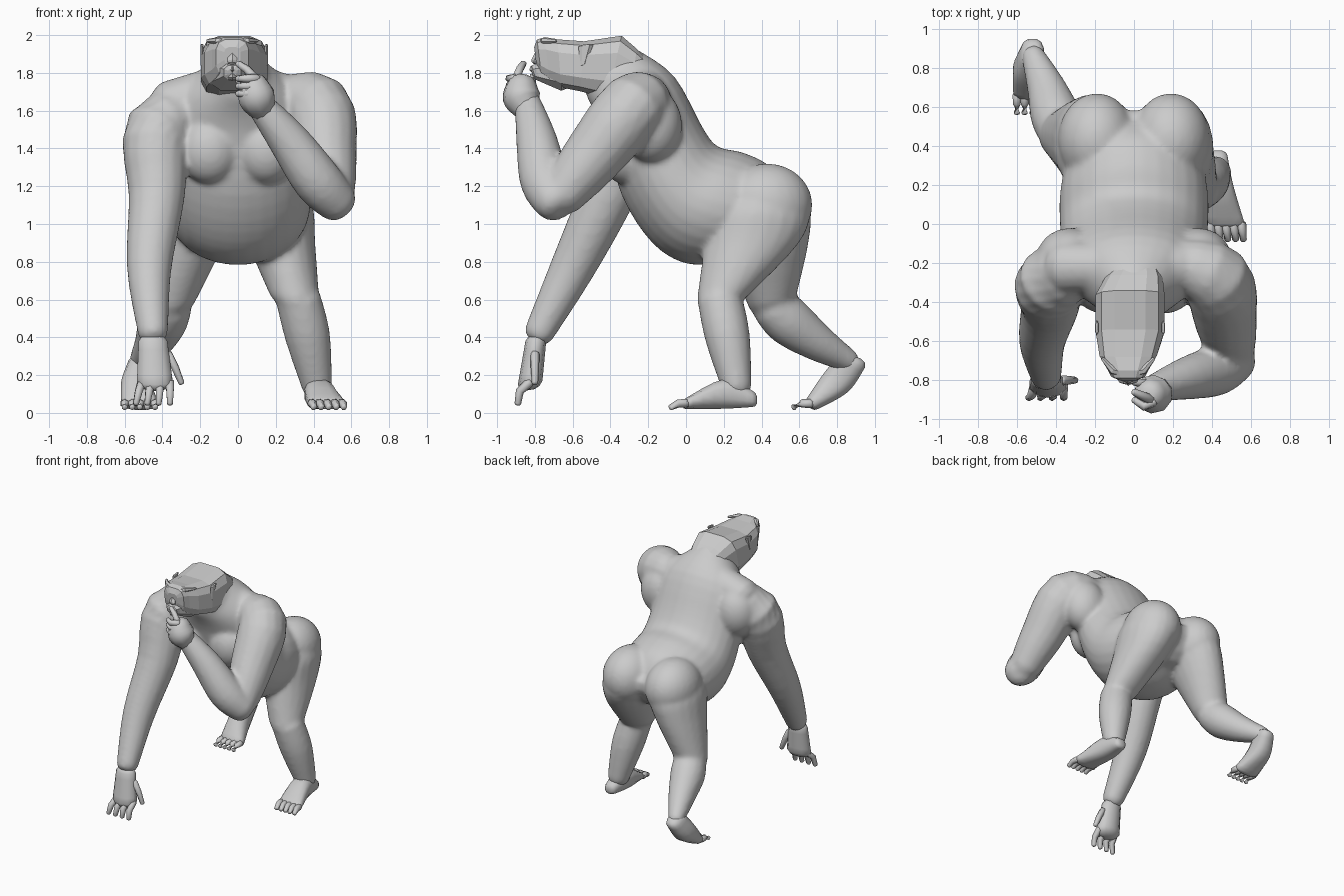
import bpy, bmesh
from math import sin, cos, tau, copysign
from mathutils import Vector, Matrix

old_cube = bpy.data.objects.get("Cube")
if old_cube:
    bpy.data.objects.remove(old_cube)

colour = (.6, .6, .6, 1)
grey = bpy.data.materials.new("warm_grey")
grey.use_nodes = True
grey.diffuse_color = colour
grey.node_tree.nodes["Principled BSDF"].inputs["Base Color"].default_value = colour


def spline(points, steps):
    """Smooth curve through tuples of any length."""
    last = len(points) - 1
    curve = []
    for index in range(last):
        before, start, end, after = (points[min(max(index + offset, 0), last)] for offset in (-1, 0, 1, 2))
        for step in range(steps):
            t = step / steps
            curve.append([
                q + t / 2 * (r - p + t * (2 * p - 5 * q + 4 * r - s + t * (3 * q - 3 * r + s - p)))
                for p, q, r, s in zip(before, start, end, after)])
    return curve + [list(points[last])]


def dome(end, inner):
    """Two shrinking rings that round off an open end."""
    centre, u, v = end
    outward = (centre - inner[0]).normalized() * min(u.length, v.length)
    return [(centre + outward * reach, u * size, v * size) for reach, size in ((.6, .4), (.4, .8))]


def skin(mesh, rings, sides, power=1):
    """Bridge elliptical rings, each a centre and two half axes."""
    rings = dome(rings[0], rings[1]) + rings + dome(rings[-1], rings[-2])[::-1]

    def square_off(value):
        return copysign(abs(value) ** power, value)

    angles = [tau * (side + .5) / sides for side in range(sides)]
    loops = [[mesh.verts.new(centre + u * square_off(cos(angle)) + v * square_off(sin(angle)))
              for angle in angles] for centre, u, v in rings]
    faces = [mesh.faces.new(loops[0]), mesh.faces.new(loops[-1])]
    for lower, upper in zip(loops, loops[1:]):
        for side in range(sides):
            after = (side + 1) % sides
            faces.append(mesh.faces.new((lower[side], lower[after], upper[after], upper[side])))
    bmesh.ops.recalc_face_normals(mesh, faces=faces)


def section(mesh, stations, sides=20, steps=4, power=1):
    """Stations: x, half width, back y, back z, front y, front z."""
    rings = []
    for x, half_width, back_y, back_z, front_y, front_z in spline(stations, steps):
        back, front = Vector((x, back_y, back_z)), Vector((x, front_y, front_z))
        rings.append(((back + front) / 2, Vector((half_width, 0, 0)), (back - front) / 2))
    skin(mesh, rings, sides, power)


def tube(mesh, stations, sides=16, steps=4):
    """Stations: x, y, z, radius."""
    path = spline(stations, steps)
    centres = [Vector(point[:3]) for point in path]
    rings = []
    for index, centre in enumerate(centres):
        along = centres[min(index + 1, len(path) - 1)] - centres[max(index - 1, 0)]
        u = along.cross(Vector((0, 1, .3))).normalized()
        v = along.cross(u).normalized()
        radius = path[index][-1]
        rings.append((centre, u * radius, v * radius))
    skin(mesh, rings, sides)


def digits(mesh, root, tip, root_gap, tip_gap, count, radius=.025, bend=(0, 0, .01)):
    """A row of tapered fingers or toes."""
    for index in range(count):
        base = Vector(root) + Vector(root_gap) * index
        end = Vector(tip) + Vector(tip_gap) * index
        middle = (base + end) / 2 + Vector(bend)
        tube(mesh, [(*base, radius), (*middle, radius * .9), (*end, radius * .7)], sides=6, steps=1)


def ball(mesh, centre, size):
    placement = Matrix.LocRotScale(Vector(centre), None, Vector(size))
    bmesh.ops.create_uvsphere(mesh, u_segments=24, v_segments=16, radius=1, matrix=placement)


def finish(mesh, name, smooth=True):
    data = bpy.data.meshes.new(name)
    mesh.to_mesh(data)
    mesh.free()
    data.materials.append(grey)
    data.polygons.foreach_set("use_smooth", [smooth] * len(data.polygons))
    part = bpy.data.objects.new(name, data)
    bpy.context.collection.objects.link(part)
    return part


# Torso from neck to rump
body = bmesh.new()
section(body, [(0, .17, -.25, 1.92, -.52, 1.66), (0, .34, -.06, 1.78, -.44, 1.5),
               (0, .37, .09, 1.51, -.34, 1.15), (0, .38, .17, 1.41, -.18, .9),
               (0, .38, .3, 1.38, 0, .79), (0, .34, .44, 1.31, .2, .8),
               (0, .24, .53, 1.18, .36, .88)], sides=28)

# Chest, shoulder blades, shoulder slope and buttocks on both sides
for side in (-1, 1):
    ball(body, (side * .15, -.32, 1.39), (.16, .14, .18))
    ball(body, (side * .33, -.18, 1.52), (.17, .16, .2))
    ball(body, (side * .19, .43, 1.1), (.2, .24, .22))
    tube(body, [(side * .1, -.22, 1.72, .12), (side * .36, -.22, 1.62, .14)])

# Lowered arm, then raised upper arm and forearm
tube(body, [(-.2, -.2, 1.58, .12), (-.42, -.29, 1.5, .18), (-.43, -.42, 1.15, .15),
            (-.47, -.6, .77, .12), (-.45, -.78, .42, .08)])
tube(body, [(.2, -.19, 1.64, .12), (.42, -.28, 1.62, .18), (.47, -.5, 1.35, .16), (.5, -.66, 1.15, .12)])
tube(body, [(.53, -.69, 1.11, .11), (.42, -.75, 1.23, .13), (.27, -.79, 1.44, .11), (.1, -.84, 1.65, .07)])

# Thighs, then lower legs
for side, lower_thigh in (
        (1, [(.23, .18, .6, .9, .1, .9), (.3, .13, .33, .62, .06, .62)]),
        (-1, [(-.25, .18, .65, .9, .2, .9), (-.36, .13, .58, .6, .33, .56)])):
    section(body, [(side * .19, .15, .5, 1.2, .3, 1.2), (side * .2, .2, .65, 1.08, .15, 1.08)] + lower_thigh)
tube(body, [(.32, .18, .6, .12), (.37, .22, .4, .12), (.42, .27, .13, .08)])
tube(body, [(-.36, .46, .57, .12), (-.4, .55, .48, .13), (-.45, .7, .37, .1), (-.52, .87, .27, .06)])

body_part = finish(body, "body")
fuse = body_part.modifiers.new("fuse", "REMESH")
fuse.mode = "VOXEL"
fuse.voxel_size = .016
fuse.use_smooth_shade = True
relax = body_part.modifiers.new("relax", "SMOOTH")
relax.factor = .5
relax.iterations = 8

# Feet with toes
foot = bmesh.new()
section(foot, [(.43, .05, .35, .12, .35, .03), (.43, .08, .2, .18, .2, .02), (.47, .1, 0, .08, 0, .02)],
        sides=12, power=.8)
digits(foot, (.39, 0, .05), (.4, -.08, .03), (.04, 0, 0), (.04, 0, 0), count=5)
finish(foot, "standing_foot")

foot = bmesh.new()
section(foot, [(-.52, .06, .8, .3, .95, .24), (-.54, .08, .72, .2, .86, .11), (-.52, .1, .64, .08, .7, .02)],
        sides=12, power=.8)
digits(foot, (-.44, .66, .05), (-.44, .57, .03), (-.04, 0, 0), (-.04, 0, 0), count=5)
finish(foot, "trailing_foot")

# Lowered hand with splayed fingers and thumb
hand = bmesh.new()
section(hand, [(-.45, .08, -.74, .38, -.85, .38), (-.44, .1, -.76, .17, -.89, .15)], sides=10)
digits(hand, (-.51, -.83, .16), (-.54, -.89, .05), (.05, 0, 0), (.06, 0, 0), count=4, bend=(0, -.02, .01))
digits(hand, (-.37, -.8, .31), (-.3, -.8, .16), (0, 0, 0), (0, 0, 0), count=1)
finish(hand, "lowered_hand")

# Raised hand: curled fingers, pointing finger, thumb
hand = bmesh.new()
tube(hand, [(.13, -.84, 1.6, .07), (.1, -.87, 1.67, .1), (.08, -.87, 1.74, .08)], sides=10)
digits(hand, (.1, -.91, 1.77), (0, -.9, 1.77), (0, 0, -.04), (0, 0, -.04), count=3, bend=(0, -.03, 0))
digits(hand, (.09, -.9, 1.77), (0, -.86, 1.85), (0, 0, 0), (0, 0, 0), count=1)
digits(hand, (.1, -.82, 1.68), (0, -.81, 1.76), (0, 0, 0), (0, 0, 0), count=1)
finish(hand, "raised_hand")

# Head: angular skull with a muzzle
head = bmesh.new()
section(head, [(0, .15, -.26, 1.93, -.3, 1.65), (-.02, .18, -.34, 2, -.42, 1.66),
               (-.02, .18, -.54, 1.97, -.56, 1.7), (-.03, .15, -.68, 1.98, -.66, 1.72),
               (-.03, .11, -.75, 1.99, -.72, 1.75)],
        sides=12, steps=1, power=.6)
section(head, [(-.03, .13, -.66, 1.88, -.66, 1.7), (-.03, .06, -.8, 1.85, -.77, 1.75)],
        sides=8, steps=1, power=.8)
finish(head, "head", smooth=False)

# Brow, nose and lips
face = bmesh.new()
for side in (-1, 1):
    tube(face, [(-.03, -.77, 1.95, .02), (side * .08 - .03, -.75, 1.97, .02),
                (side * .13 - .03, -.69, 1.97, .01)], sides=6, steps=1)
tube(face, [(-.03, -.76, 1.94, .02), (-.03, -.79, 1.86, .03)], sides=6, steps=1)
for height in (1.82, 1.78):
    tube(face, [(-.09, -.75, height, .01), (-.03, -.81, height, .02), (.03, -.75, height, .01)], sides=6, steps=1)
finish(face, "face_features", smooth=False)

# Eyes and ears
eyes, ears = bmesh.new(), bmesh.new()
for side in (-1, 1):
    ball(eyes, (side * .07 - .03, -.75, 1.92), (.03, .02, .02))
    x = side * .17 - .02
    section(ears, [(x, .01, -.49, 1.95, -.57, 1.94), (x, .01, -.53, 1.85, -.56, 1.84)], sides=6, steps=1)
finish(eyes, "eyes")
finish(ears, "ears", smooth=False)
